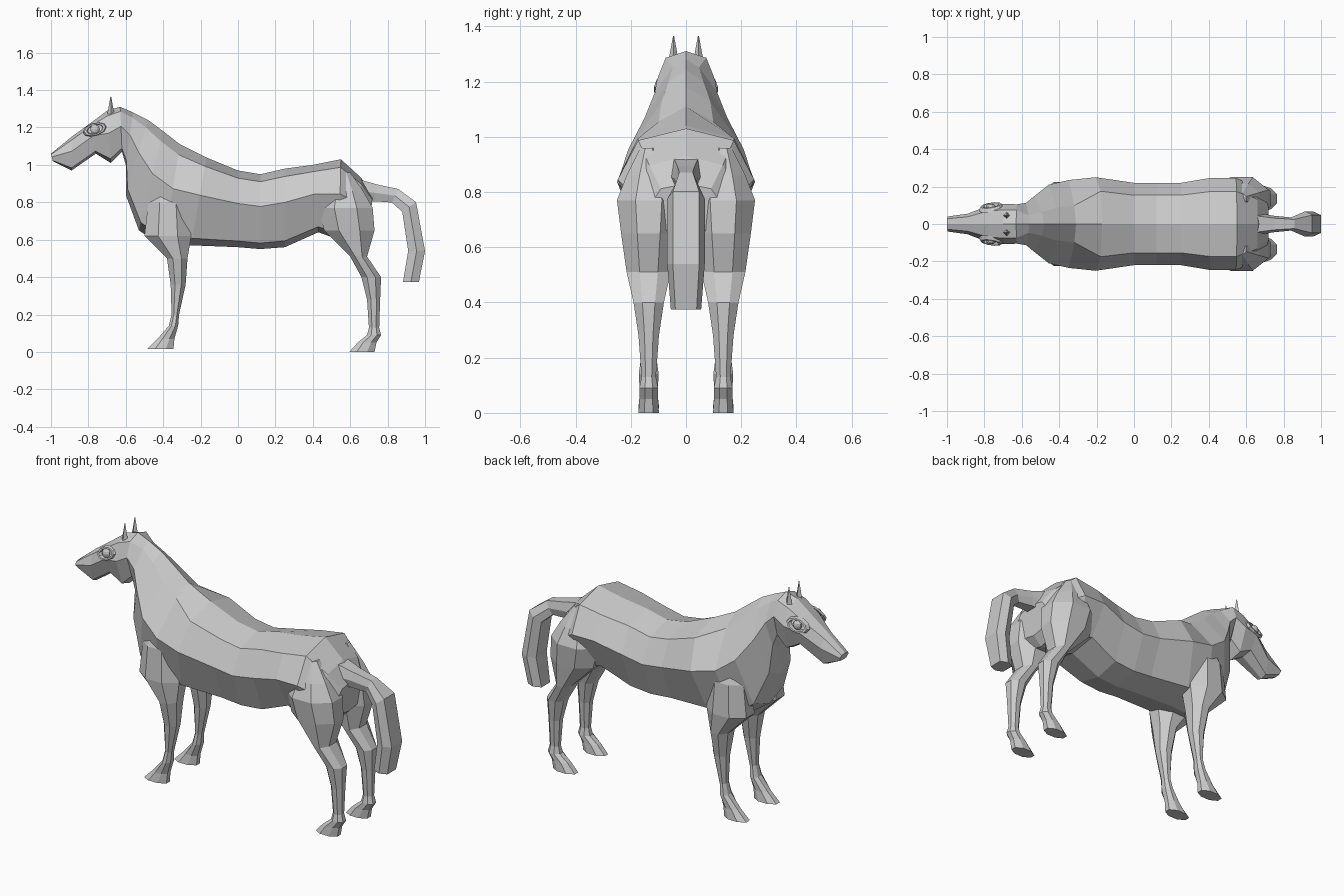
import bpy, bmesh, math
from mathutils import Vector

cube = bpy.data.objects.get("Cube")
if cube:
    bpy.data.objects.remove(cube, do_unlink=True)

coat = bpy.data.materials.new("grey coat")
coat.use_nodes = True
GREY = (0.6, 0.6, 0.6, 1)
coat.diffuse_color = GREY
coat.node_tree.nodes["Principled BSDF"].inputs["Base Color"].default_value = GREY


def finish(name, bm, mirrored=False):
    """Turn a bmesh into a flat shaded object, optionally mirrored left to right."""
    bmesh.ops.recalc_face_normals(bm, faces=bm.faces)
    mesh = bpy.data.meshes.new(name)
    bm.to_mesh(mesh)
    bm.free()
    mesh.materials.append(coat)
    obj = bpy.data.objects.new(name, mesh)
    bpy.context.collection.objects.link(obj)
    if mirrored:
        mod = obj.modifiers.new("both sides", 'MIRROR')
        mod.use_axis = (False, True, False)
        mod.use_mirror_merge = False


def skin(bm, first, second):
    """Join two equal closed rings with a band of faces."""
    for i in range(len(first)):
        bm.faces.new((first[i - 1], first[i], second[i], second[i - 1]))


def loft(name, rings, mirrored=False):
    """Skin a row of equal rings and cap both ends."""
    bm = bmesh.new()
    rows = [[bm.verts.new(point) for point in ring] for ring in rings]
    for first, second in zip(rows, rows[1:]):
        skin(bm, first, second)
    bm.faces.new(rows[0])
    bm.faces.new(rows[-1])
    finish(name, bm, mirrored)


def trunk_ring(section, crest):
    """Symmetric section hung between a top and a bottom point; crest is the back's flatness."""
    top_x, top_z, bottom_x, bottom_z, side = section
    top, bottom = Vector((top_x, 0, top_z)), Vector((bottom_x, 0, bottom_z))
    flank = [(0.1, side * crest), (0.43, side), (0.92, side * 0.65)]
    right = [top.lerp(bottom, t) - Vector((0, y, 0)) for t, y in flank]
    left = [top.lerp(bottom, t) + Vector((0, y, 0)) for t, y in reversed(flank)]
    return [top] + right + [bottom] + left


def leg_ring(z, front, back, half_width, leg_y=0.135):
    """Eight sided section around the leg's line, filling the given extents."""
    ring = []
    for k in range(8):
        angle = math.pi * (k + 0.5) / 4
        reach = 1 / math.cos(math.pi / 8)
        c, s = math.cos(angle) * reach, math.sin(angle) * reach
        ring.append(((front + back + c * (back - front)) / 2, leg_y + s * half_width, z))
    return ring


# Trunk sections: top x z, bottom x z, half width
torso = [
    (0.72, 0.83, 0.7, 0.65, 0.13),
    (0.66, 0.93, 0.65, 0.6, 0.19),
    (0.55, 1.03, 0.54, 0.6, 0.247),
    (0.4, 1, 0.43, 0.64, 0.247),
    (0.25, 0.98, 0.25, 0.56, 0.22),
    (0.12, 0.95, 0.12, 0.55, 0.22),
    (0, 0.97, 0, 0.56, 0.22),
    (-0.17, 1.04, -0.25, 0.57, 0.25),
]
neck = [
    (-0.31, 1.11, -0.4, 0.56, 0.235),
    (-0.4, 1.18, -0.53, 0.65, 0.21),
    (-0.48, 1.24, -0.6, 0.84, 0.15),
    (-0.56, 1.28, -0.6, 1, 0.113),
]
head = [
    (-0.63, 1.31, -0.62, 1.07, 0.105),
    (-0.7, 1.29, -0.68, 1.01, 0.108),
    (-0.78, 1.23, -0.76, 1.06, 0.1),
    (-0.89, 1.15, -0.89, 0.97, 0.055),
    (-1, 1.06, -0.99, 1.02, 0.04),
]
trunk = [trunk_ring(section, crest)
         for group, crest in ((torso, 0.7), (neck, 0.42), (head, 0.7))
         for section in group]
loft("body_neck_and_head", trunk)

# Legs: height, front and back extents, half width
front_leg = [
    (0.92, -0.43, -0.33, 0.03),
    (0.8, -0.48, -0.27, 0.08),
    (0.62, -0.5, -0.25, 0.09),
    (0.5, -0.38, -0.27, 0.075),
    (0.36, -0.36, -0.28, 0.045),
    (0.2, -0.355, -0.315, 0.028),
    (0.14, -0.37, -0.32, 0.036),
    (0.07, -0.43, -0.34, 0.032),
    (0.015, -0.485, -0.345, 0.038),
]
loft("front_legs", [leg_ring(*r) for r in front_leg], True)

hind_leg = [
    (0.96, 0.53, 0.6, 0.03),
    (0.86, 0.47, 0.67, 0.08),
    (0.77, 0.43, 0.72, 0.115),
    (0.65, 0.46, 0.73, 0.1),
    (0.51, 0.6, 0.69, 0.08),
    (0.4, 0.66, 0.765, 0.055),
    (0.28, 0.69, 0.76, 0.037),
    (0.13, 0.7, 0.755, 0.026),
    (0.09, 0.69, 0.765, 0.034),
    (0.05, 0.64, 0.74, 0.034),
    (0, 0.595, 0.73, 0.037),
]
loft("hind_legs", [leg_ring(*r) for r in hind_leg], True)

# Tail: path x z, thickness, half width, and the angle of each cut
tail_path = [
    (0.63, 0.86, 0.13, 0.065, 80),
    (0.74, 0.85, 0.09, 0.045, 80),
    (0.84, 0.835, 0.08, 0.035, 65),
    (0.915, 0.775, 0.09, 0.068, 35),
    (0.955, 0.54, 0.09, 0.068, 0),
    (0.925, 0.375, 0.085, 0.055, 0),
]
tail = []
for x, z, thickness, half_width, turn in tail_path:
    angle = math.radians(turn)
    across = Vector((math.cos(angle), 0, math.sin(angle))) * thickness / 2
    wide = Vector((0, half_width, 0))
    middle = Vector((x, 0, z))
    narrow = wide * 0.7
    tail.append([middle + across + narrow, middle + wide, middle - across + narrow,
                 middle - across - narrow, middle - wide, middle + across - narrow])
loft("tail", tail)

# Ears: slim four sided spikes
bm = bmesh.new()
bmesh.ops.create_cone(bm, segments=4, radius1=0.02, radius2=0.002, depth=0.1, cap_ends=True)
bmesh.ops.translate(bm, verts=bm.verts, vec=(-0.68, 0.045, 1.315))
finish("ears", bm, True)

# Eyes: flattened balls
eye = Vector((-0.765, 0.09, 1.19))
bm = bmesh.new()
bmesh.ops.create_uvsphere(bm, u_segments=10, v_segments=6, radius=0.026)
bmesh.ops.scale(bm, verts=bm.verts, vec=(1, 0.7, 1))
bmesh.ops.translate(bm, verts=bm.verts, vec=eye)
finish("eyes", bm, True)

# Eyelids: almond shaped rims following the slope of the cheek
bm = bmesh.new()
rim = []
for grow, out in ((0.7, -0.01), (0.8, 0.01), (1, 0.01), (1.15, -0.01)):
    ring = []
    for k in range(10):
        c, s = math.cos(math.tau * k / 10), math.sin(math.tau * k / 10)
        x, z = 0.056 * c * grow, (0.032 * s + 0.012 * c) * grow
        ring.append(bm.verts.new(eye + Vector((x, out - 0.45 * z + 0.25 * x, z))))
    rim.append(ring)
for i in range(len(rim)):
    skin(bm, rim[i - 1], rim[i])
finish("eyelids", bm, True)
